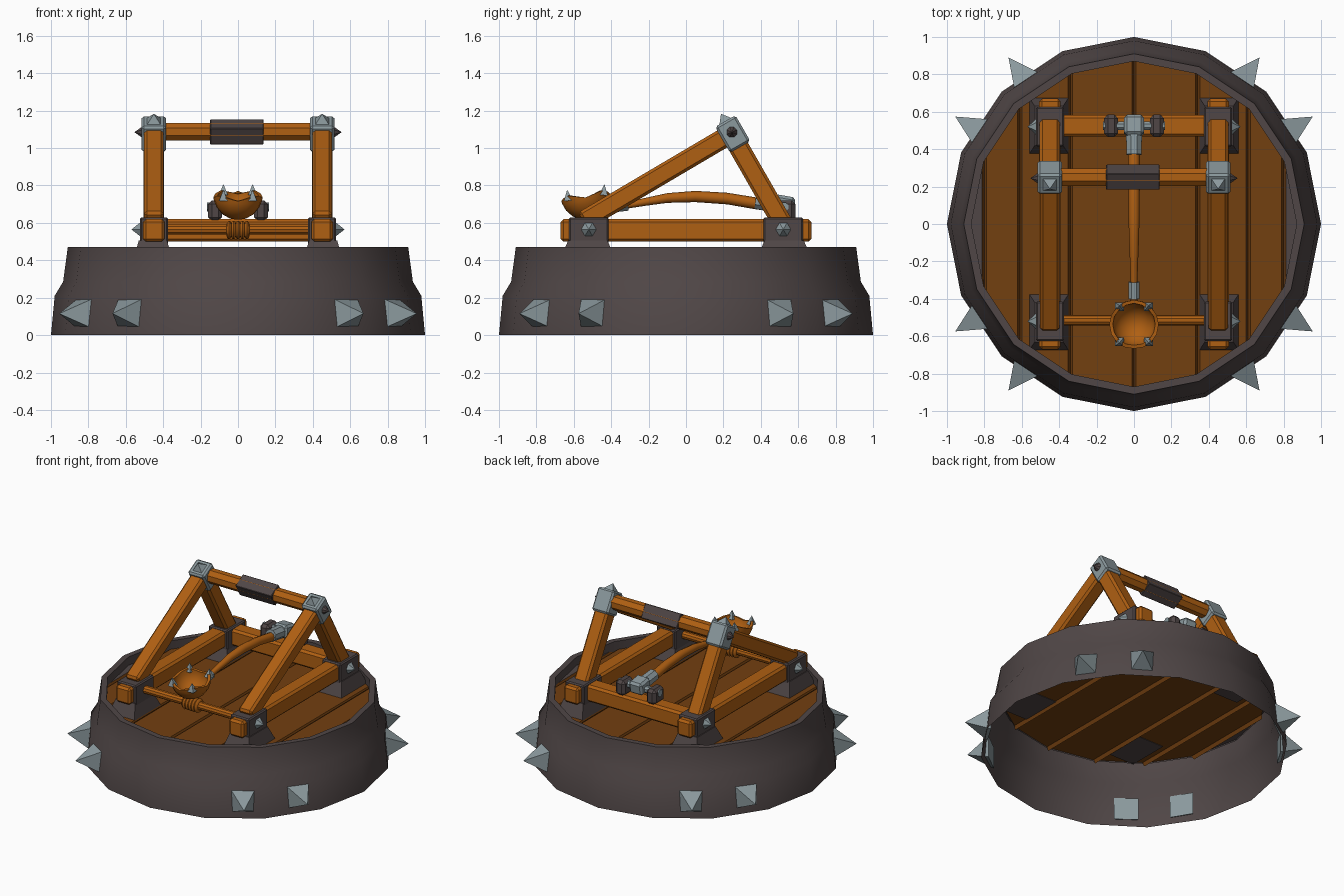
import bpy, bmesh, math
from mathutils import Matrix, Vector

if "Cube" in bpy.data.objects:
    bpy.data.objects.remove(bpy.data.objects["Cube"])


def material(name, rgb):
    m = bpy.data.materials.new(name)
    m.diffuse_color = (*rgb, 1)
    m.use_nodes = True
    m.node_tree.nodes["Principled BSDF"].inputs["Base Color"].default_value = m.diffuse_color
    return m


WOOD = material("orange wood", (0.43, 0.115, 0.006))
FLOOR = material("dark wood", (0.17, 0.05, 0.005))
IRON = material("dark iron", (0.08, 0.062, 0.062))
STEEL = material("grey steel", (0.26, 0.32, 0.34))


def finish(name, bm, mats, mirror="", angle=32):
    me = bpy.data.meshes.new(name)
    bm.to_mesh(me)
    bm.free()
    for m in mats if isinstance(mats, list) else [mats]:
        me.materials.append(m)
    me.shade_smooth()
    me.set_sharp_from_angle(angle=math.radians(angle))
    ob = bpy.data.objects.new(name, me)
    bpy.context.collection.objects.link(ob)
    if mirror:
        mod = ob.modifiers.new("mirror", "MIRROR")
        mod.use_axis = ("x" in mirror, "y" in mirror, False)
        mod.use_mirror_merge = False
    return ob


def box(name, size, loc, mat, rot=0, bevel=0.0, taper=(1, 1), mirror=""):
    """Box turned by rot degrees about x; taper scales its top."""
    bm = bmesh.new()
    bmesh.ops.create_cube(bm, size=1)
    for v in bm.verts:
        if v.co.z > 0:
            v.co.x *= taper[0]
            v.co.y *= taper[1]
        v.co = Vector(a * b for a, b in zip(v.co, size))
    if bevel:
        bmesh.ops.bevel(bm, geom=bm.edges[:], offset=bevel, segments=1, affect='EDGES')
    bm.transform(Matrix.Translation(loc) @ Matrix.Rotation(math.radians(rot), 4, 'X'))
    return finish(name, bm, mat, mirror)


def cone(name, base, direction, r1, r2, length, mat, sides=4, mirror=""):
    """Cone, spike or cylinder growing from base along direction."""
    bm = bmesh.new()
    bmesh.ops.create_cone(bm, cap_ends=True, segments=sides, radius1=r1, radius2=r2, depth=length)
    q = Vector(direction).to_track_quat('Z', 'Y').to_matrix().to_4x4()
    bm.transform(Matrix.Translation(base) @ q @ Matrix.Translation((0, 0, length / 2))
                 @ Matrix.Rotation(math.pi / sides, 4, 'Z'))
    return finish(name, bm, mat, mirror)


def lathe(profile, sides):
    bm = bmesh.new()
    rings = [[bm.verts.new((r * math.cos(j * math.tau / sides), r * math.sin(j * math.tau / sides), z))
              for j in range(sides)] for r, z in profile]
    for a, b in zip(rings, rings[1:]):
        for j in range(sides):
            k = (j + 1) % sides
            bm.faces.new((a[j], a[k], b[k], b[j]))
    bmesh.ops.remove_doubles(bm, verts=bm.verts[:], dist=1e-4)
    return bm


def beam(name, p, q, width, mat, bevel=0.015, mirror="x"):
    """Square beam in a plane of constant x, from (y, z) p to q."""
    dy, dz = q[0] - p[0], q[1] - p[1]
    box(name, (width, math.hypot(dy, dz), width), (0.45, (p[0] + q[0]) / 2, (p[1] + q[1]) / 2),
        mat, math.degrees(math.atan2(dz, dy)), bevel, mirror=mirror)


# Base ring: thin 16-sided shell with a rolled-in rim
finish("base_ring", lathe([(1, 0), (0.98, 0.21), (0.935, 0.285), (0.91, 0.47), (0.87, 0.47), (0.87, 0.40)], 16), IRON)

# Plank floor: disc cut along x, groove middles pushed down
bm = bmesh.new()
bmesh.ops.create_circle(bm, cap_ends=True, segments=16, radius=0.872)
bmesh.ops.rotate(bm, verts=bm.verts[:], cent=(0, 0, 0), matrix=Matrix.Rotation(0, 3, 'Z'))
grooves = [0, 0.34, -0.34, 0.61, -0.61, 0.8, -0.8]
for g in grooves:
    for d in (-0.012, 0, 0.012):
        bmesh.ops.bisect_plane(bm, geom=bm.verts[:] + bm.edges[:] + bm.faces[:],
                               plane_co=(g + d, 0, 0), plane_no=(1, 0, 0))
for v in bm.verts:
    v.co.z = 0.385 if any(abs(v.co.x - g) < 0.003 for g in grooves) else 0.41
for f in bm.faces:
    f.normal_update()
    if f.normal.z < 0:
        f.normal_flip()
    f.material_index = int(abs(f.calc_center_median().x) > 0.813)
finish("plank_floor", bm, [FLOOR, IRON], angle=10)

# Ring spikes
for i, a in enumerate((31, 53)):
    d = Vector((math.cos(math.radians(a)), math.sin(math.radians(a)), 0))
    cone(f"ring_spike_{i}", d * 0.955 + Vector((0, 0, 0.115)), d, 0.112, 0, 0.16, STEEL, mirror="xy")

# Lower frame
box("side_rail", (0.115, 1.34, 0.12), (0.45, 0, 0.56), WOOD, bevel=0.015, mirror="x")
box("rear_crossbeam", (0.82, 0.115, 0.12), (0, 0.525, 0.56), WOOD, bevel=0.015)
box("corner_bracket", (0.15, 0.21, 0.2), (0.45, 0.52, 0.53), IRON, bevel=0.008, mirror="xy")
box("bracket_foot", (0.21, 0.3, 0.1), (0.455, 0.525, 0.455), IRON, taper=(0.72, 0.7), mirror="xy")
cone("bracket_spike", (0.52, 0.52, 0.565), (1, 0, 0), 0.045, 0, 0.05, STEEL, 6, "xy")

# Front rod with rope winding
cone("front_rod", (-0.41, -0.515, 0.565), (1, 0, 0), 0.028, 0.028, 0.82, WOOD, 10)
for i in range(5):
    bm = lathe([(0.03, -0.013), (0.043, -0.011), (0.05, 0), (0.043, 0.011), (0.03, 0.013)], 12)
    bm.transform(Matrix.Translation((-0.048 + i * 0.024, -0.515, 0.562)) @ Matrix.Rotation(math.pi / 2, 4, 'Y'))
    finish(f"rope_turn_{i}", bm, WOOD, angle=60)

# Slanted A-frame
beam("front_leg", (-0.55, 0.61), (0.23, 1.07), 0.105, WOOD)
beam("rear_leg", (0.52, 0.59), (0.245, 1.07), 0.108, WOOD)

# Steel caps with their spikes
box("frame_cap", (0.13, 0.125, 0.16), (0.45, 0.25, 1.075), STEEL, 30, 0.012, mirror="x")
cone("cap_top_spike", (0.45, 0.212, 1.14), (0, -0.5, 0.866), 0.055, 0, 0.05, STEEL, mirror="x")
cone("cap_side_stud", (0.51, 0.245, 1.085), (1, 0, 0), 0.033, 0, 0.045, IRON, 8, "x")

# Top bar and stop block
cone("top_bar", (-0.41, 0.25, 1.087), (1, 0, 0), 0.051, 0.051, 0.82, WOOD, 8)
box("stop_block", (0.285, 0.1, 0.1), (-0.006, 0.25, 1.087), IRON, 30, 0.003)

# Pivot: hub, sleeve, axle and bearings
box("pivot_hub", (0.105, 0.11, 0.09), (0, 0.525, 0.70), STEEL, -10, 0.015)
cone("arm_sleeve", (0, 0.49, 0.70), (0, -1, 0.12), 0.046, 0.043, 0.12, STEEL, 8)
cone("pivot_axle", (-0.165, 0.525, 0.685), (1, 0, 0), 0.025, 0.025, 0.33, STEEL, 8)
box("pivot_bearing", (0.075, 0.12, 0.11), (0.122, 0.525, 0.665), IRON, 0, 0.02, mirror="x")

# Curved throwing arm, tapering to the bowl: (y, z, radius)
path = [(0.48, 0.69, 0.032), (0.37, 0.705, 0.032), (0.22, 0.73, 0.031), (0.05, 0.741, 0.03),
        (-0.1, 0.733, 0.026), (-0.22, 0.712, 0.021), (-0.33, 0.692, 0.018), (-0.43, 0.68, 0.018)]
bm = bmesh.new()
rings = [[bm.verts.new((r * math.cos(j * math.tau / 8), y, z + r * math.sin(j * math.tau / 8)))
          for j in range(8)] for y, z, r in path]
for a, b in zip(rings, rings[1:]):
    for j in range(8):
        bm.faces.new((a[j], a[(j + 1) % 8], b[(j + 1) % 8], b[j]))
bmesh.ops.recalc_face_normals(bm, faces=bm.faces[:])
finish("throwing_arm", bm, WOOD, angle=60)
cone("arm_ferrule", (0, -0.31, 0.695), (0, -1, -0.12), 0.032, 0.032, 0.09, STEEL, 8)

# Tilted bowl with rim dipping between its four spikes
outer = [(0.132 * math.sin(t), -0.132 * math.cos(t)) for t in (0, 0.35, 0.7, 1.05, 1.35, 1.57)]
inner = [(r * 0.86, z * 0.86) for r, z in reversed(outer)]
bm = lathe(outer + inner, 16)
for v in bm.verts:
    if v.co.z > -0.01:
        v.co.z -= 0.012 * math.cos(4 * math.atan2(v.co.y, v.co.x))
tilt = Matrix.Translation((0, -0.538, 0.748)) @ Matrix.Rotation(math.radians(9), 4, 'X')
bm.transform(tilt)
finish("bowl", bm, WOOD, angle=40)
for i, sy in enumerate((-1, 1)):
    base = tilt @ Vector((0.078, 0.095 * sy, -0.015))
    cone(f"bowl_spike_{i}", base, (0.0, 0.1 * sy, 1), 0.033, 0, 0.06, STEEL, mirror="x")
